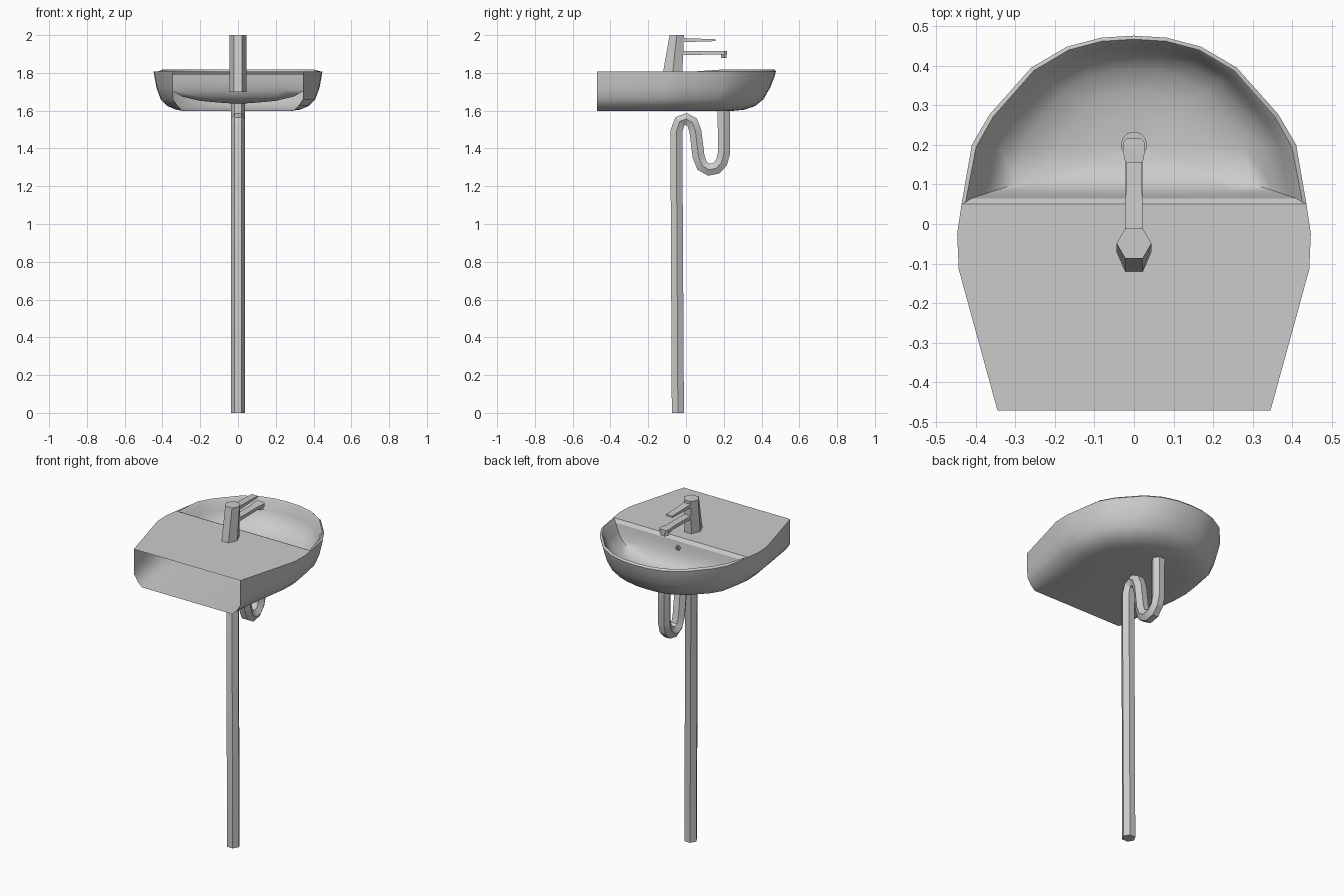
import bpy, bmesh, math
from mathutils import Vector

if "Cube" in bpy.data.objects:
    bpy.data.objects.remove(bpy.data.objects["Cube"])


def finish(name, bm, angle=40):
    bmesh.ops.remove_doubles(bm, verts=bm.verts, dist=0.0004)
    bmesh.ops.recalc_face_normals(bm, faces=bm.faces)
    me = bpy.data.meshes.new(name)
    bm.to_mesh(me)
    bm.free()
    ob = bpy.data.objects.new(name, me)
    bpy.context.collection.objects.link(ob)
    bpy.ops.object.select_all(action='DESELECT')
    ob.select_set(True)
    bpy.context.view_layer.objects.active = ob
    if angle:
        bpy.ops.object.shade_smooth_by_angle(angle=math.radians(angle))
    return ob


def loft(bm, rings, closed=True):
    """Join successive rings of points with quads."""
    vs = [[bm.verts.new(p) for p in r] for r in rings]
    n = len(vs[0])
    for a, b in zip(vs, vs[1:]):
        for i in range(n if closed else n - 1):
            j = (i + 1) % n
            bm.faces.new((a[i], a[j], b[j], b[i]))
    return vs


def mirror(half):
    """Half outline ending on x = 0 -> full outline."""
    return half + [(-x, y) for x, y in half[-2::-1]]


# Basin outlines seen from above (right half)
outer = mirror([(.345, -.472), (.443, -.115), (.447, -.025), (.436, .05), (.41, .2),
                (.365, .277), (.26, .395), (.17, .448), (.083, .471), (0, .476)])
inner = mirror([(.41, .065), (.388, .19), (.347, .265), (.247, .38), (.16, .432),
                (.08, .453), (0, .458)])

bm = bmesh.new()
# Outer shell, open at the wall side: z, side scale, front scale, back half-width
levels = [(1.808, 1, 1, .345), (1.78, .99, .985, .345), (1.72, .965, .935, .345),
          (1.66, .915, .86, .343), (1.625, .84, .77, .32), (1.605, .73, .65, .3),
          (1.598, .6, .5, .29)]
rings = []
for z, sx, sy, bx in levels:
    ring = []
    for x, y in outer:
        nx = math.copysign(bx, x) if y < -.4 else x * sx
        ring.append((nx, y * sy if y > 0 else y, z))
    rings.append(ring)
vs = loft(bm, rings, closed=False)
bm.faces.new(vs[-1])

# Rim round the bowl
arc = outer[3:-3]
mid = [((a[0] + b[0]) / 2, (a[1] + b[1]) / 2, 1.818) for a, b in zip(arc, inner)]
mid[0], mid[-1] = [(s * .426, .055, 1.806) for s in (1, -1)]
top = [(x, y, 1.805) for x, y in inner]
top[0], top[-1] = (.41, .065, 1.79), (-.41, .065, 1.79)
loft(bm, [[(x, y, 1.808) for x, y in arc], mid, top], closed=False)

# Flat deck and its sloped front lip
deck = [bm.verts.new((x, y, 1.808)) for x, y in outer[-4:] + outer[:4]]
bm.faces.new(deck)
lip = [bm.verts.new(p) for p in (arc[0] + (1.808,), arc[-1] + (1.808,),
                                 mid[-1], top[-1], top[0], mid[0])]
bm.faces.new(lip)

# Bowl, shrinking from the rim loop to the round drain
loop = top + [(x, .065, 1.79) for x in (-.27, -.13, 0, .13, .27)]
c = Vector((0, .2))
rings = [loop]
for t, z in [(.05, 1.75), (.14, 1.71), (.3, 1.675), (.55, 1.652), (.8, 1.643), (1, 1.638)]:
    ring = []
    for x, y, _ in loop:
        p = Vector((x, y))
        q = p.lerp(c + (p - c).normalized() * .032, t)
        ring.append((q.x, q.y, z))
    rings.append(ring)
loft(bm, rings)
finish("basin", bm)

# Overflow outlet on the bowl's back wall
bm = bmesh.new()
hexa = [(math.cos(k * math.pi / 3), math.sin(k * math.pi / 3)) for k in range(6)]
r = loft(bm, [[(a * s, y, 1.755 + b * s) for a, b in hexa]
              for s, y in ((.014, .068), (.014, .08), (.008, .08), (.008, .072))])
bm.faces.new(r[-1])
finish("overflow_outlet", bm, 0)

# Waste pipe with its trap: hexagonal section swept in the y-z plane
path = [(.2, 1.638), (.2, 1.37), (.188, 1.325), (.16, 1.295), (.122, 1.287), (.085, 1.308),
        (.066, 1.36), (.05, 1.49), (.033, 1.538), (0, 1.556), (-.033, 1.543),
        (-.051, 1.49), (-.043, 0)]
pts = [Vector(p) for p in path]
bm = bmesh.new()
rings = []
for i, p in enumerate(pts):
    d0 = (p - pts[max(i - 1, 0)]).normalized()
    d1 = (pts[min(i + 1, len(pts) - 1)] - p).normalized()
    d = (d0 + d1).normalized()
    n = Vector((-d.y, d.x)) if i < len(pts) - 1 else Vector((1, 0))
    rings.append([(a * .037, p.x + n.x * b * .037, p.y + n.y * b * .037) for a, b in hexa])
vs = loft(bm, rings)
bm.faces.new(vs[-1])
finish("waste_pipe", bm, 25)

# Tap body: leaning hexagonal column through the deck
bm = bmesh.new()
vs = loft(bm, [[(a * .044, y + b * s, z) for a, b in hexa]
               for y, s, z in ((-.08, .066, 1.7), (-.069, .058, 1.815), (-.049, .044, 2.0))])
bm.faces.new(vs[0])
bm.faces.new(vs[-1])
finish("tap_body", bm, 25)


def bar(name, sections):
    """Box-section bar along y; sections are (y, half width, bottom, top)."""
    bm = bmesh.new()
    vs = loft(bm, [[(-w, y, b), (w, y, b), (w, y, t), (-w, y, t)] for y, w, b, t in sections])
    bm.faces.new(vs[0])
    bm.faces.new(vs[-1])
    finish(name, bm, 25)


# Lever and spout
bar("tap_lever", [(-.04, .022, 1.962, 1.985), (.155, .02, 1.968, 1.978)])
bar("tap_spout", [(-.04, .021, 1.894, 1.915), (.15, .021, 1.897, 1.915),
                  (.185, .028, 1.897, 1.917), (.205, .028, 1.897, 1.917),
                  (.217, .018, 1.897, 1.917)])
bm = bmesh.new()
vs = loft(bm, [[(a * .025, .2 + b * .018, z) for a, b in hexa] for z in (1.88, 1.9)])
bm.faces.new(vs[0])
finish("spout_nozzle", bm, 0)
